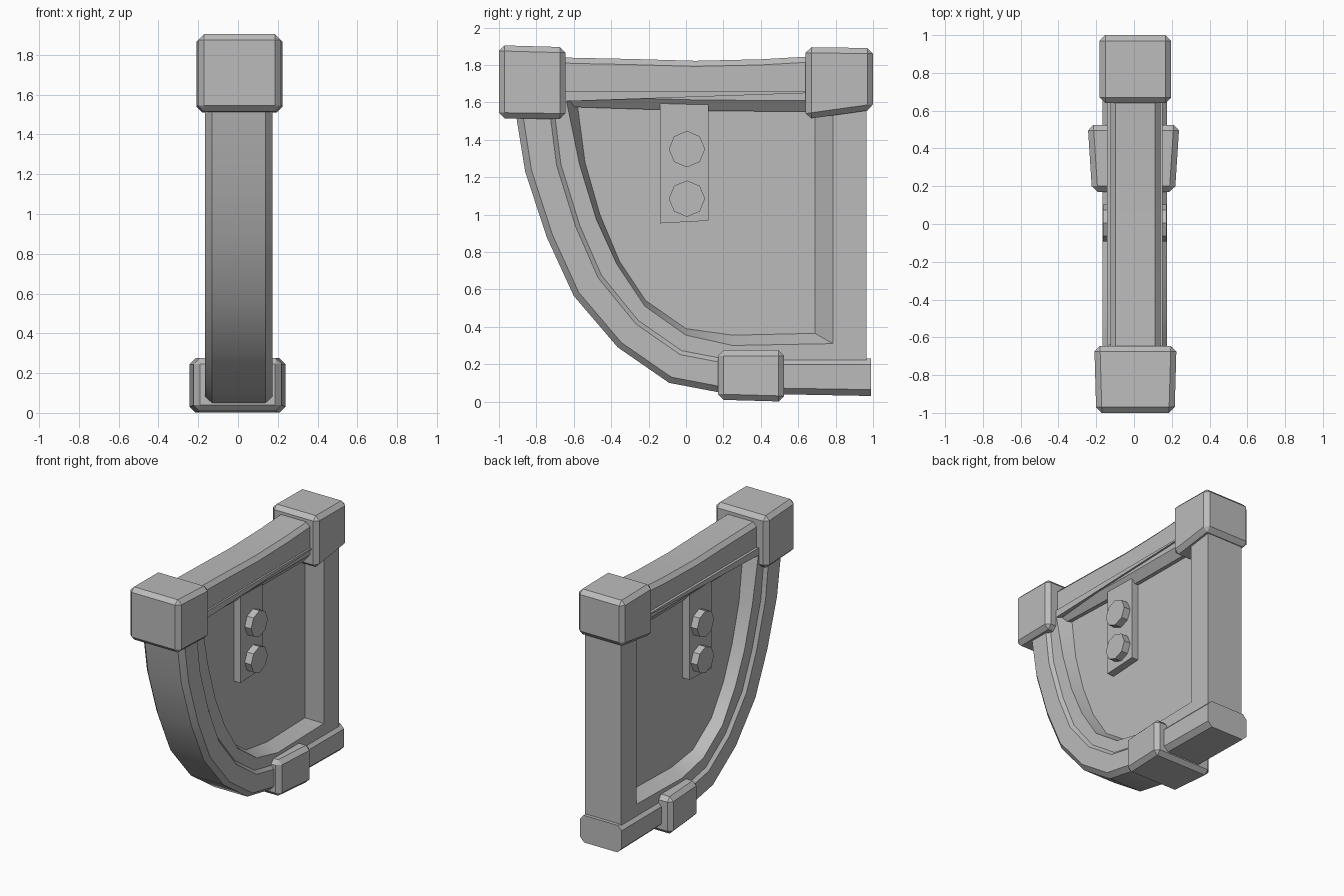
import bpy, bmesh, math
from mathutils import Vector

if "Cube" in bpy.data.objects:
    bpy.data.objects.remove(bpy.data.objects["Cube"])

metal = bpy.data.materials.new("grey_stone")
metal.diffuse_color = (0.5, 0.5, 0.5, 1)
metal.use_nodes = True
metal.node_tree.nodes["Principled BSDF"].inputs["Base Color"].default_value = metal.diffuse_color
CX = 0.004  # slight sideways offset of the body


def finish(name, bm, smooth=False):
    bmesh.ops.recalc_face_normals(bm, faces=bm.faces)
    me = bpy.data.meshes.new(name)
    bm.to_mesh(me)
    bm.free()
    ob = bpy.data.objects.new(name, me)
    bpy.context.collection.objects.link(ob)
    me.materials.append(metal)
    if smooth:
        bpy.ops.object.select_all(action='DESELECT')
        ob.select_set(True)
        bpy.context.view_layer.objects.active = ob
        bpy.ops.object.shade_smooth_by_angle(angle=math.radians(28))
    return ob


def loft(bm, loops, closed=False):
    """Skin equal-length rings of points; cap the ends."""
    rings = [[bm.verts.new(p) for p in lp] for lp in loops]
    n = len(rings[0])
    for a, b in zip(rings, rings[1:]):
        for i in range(n):
            j = (i + 1) % n
            bm.faces.new((a[i], a[j], b[j], b[i]))
    bm.faces.new(rings[0])
    bm.faces.new(rings[-1])


def block(name, front, back, bevel):
    """Bevelled tapered block; each end is (y, x0, x1, z0, z1)."""
    bm = bmesh.new()
    loft(bm, [[(x0, y, z0), (x1, y, z0), (x1, y, z1), (x0, y, z1)]
              for y, x0, x1, z0, z1 in (front, back)])
    if bevel:
        bmesh.ops.bevel(bm, geom=bm.edges[:], offset=bevel, segments=1,
                        affect='EDGES', profile=0.5)
    return finish(name, bm)


# Curves in the side plane (y, z), from the front corner down and back
outer = [(-.92, 1.6), (-.86, 1.23), (-.745, .88), (-.60, .565),
         (-.365, .29), (-.09, .10), (.2, .045), (.99, .03)]
inner = [(-.70, 1.6), (-.66, 1.27), (-.56, .945), (-.445, .68),
         (-.25, .44), (-.02, .28), (.24, .23), (.99, .23)]
lip = [(-.65, 1.66), (-.57, 1.27), (-.48, .975), (-.37, .735), (-.22, .51),
       (0, .355), (.25, .30), (.785, .31), (.785, 1.66)]
recess = [(-.59, 1.66), (-.54, 1.28), (-.46, 1.0), (-.355, .75), (-.215, .54),
          (0, .39), (.25, .355), (.69, .365), (.69, 1.66)]

# Curved outer rim with chamfered edges
bm = bmesh.new()
stations = []
for o, i in zip(outer, inner):
    o, i = Vector(o), Vector(i)
    prof = [(.135, 0), (.17, .17), (.17, .84), (.14, 1)]
    ring = [(CX + x, *o.lerp(i, t)) for x, t in prof]
    ring += [(CX - x, *o.lerp(i, t)) for x, t in reversed(prof)]
    stations.append(ring)
loft(bm, stations)
finish("curved_rim", bm, True)

# Inner frame, rear post and recessed panel on both sides
bm = bmesh.new()
edge = [tuple(Vector(o).lerp(Vector(i), .5)) for o, i in zip(outer[:7], inner[:7])]
edge += [(.965, .13), (.965, 1.66)]
layers = [(-.06, recess), (-.148, lip), (-.148, edge),
          (.148, edge), (.148, lip), (.06, recess)]
loft(bm, [[(CX + x, y, z) for y, z in pts] for x, pts in layers])
finish("frame_and_panel", bm, True)

# Sagging top beam
bm = bmesh.new()
rings = []
for y, top, low in [(-.75, 1.845, 1.58), (-.6, 1.838, 1.575), (-.3, 1.832, 1.565),
                    (.05, 1.822, 1.555), (.4, 1.83, 1.552), (.75, 1.85, 1.55)]:
    half = [(.085, low), (.132, low + .058), (.132, top - .03), (.104, top)]
    rings.append([(CX + .003 + x, y, z) for x, z in half] +
                 [(CX + .003 - x, y, z) for x, z in reversed(half)])
loft(bm, rings)
finish("top_beam", bm, True)

# Corner caps and lower clamp
block("front_cap", (-1, -.2, .215, 1.515, 1.905),
      (-.645, -.21, .225, 1.51, 1.895), .03)
block("rear_cap", (.64, -.182, .197, 1.51, 1.895),
      (1, -.182, .197, 1.56, 1.89), .03)
block("lower_clamp", (.17, -.222, .217, .01, .275),
      (.525, -.245, .24, 0, .275), .03)

# Bolted plates, one per side, held by octagonal bolts
for side, tag in ((-1, "left"), (1, "right")):
    xs = sorted((CX + side * .03, CX + side * .115))
    block(tag + "_plate", (-.14, *xs, .953, 1.64), (.12, *xs, .967, 1.64), 0)
    for k, z in enumerate((1.35, 1.085)):
        bm = bmesh.new()
        loft(bm, [[(CX + side * x, .005 + .097 * math.cos(a * math.pi / 4),
                    z + .097 * math.sin(a * math.pi / 4)) for a in range(8)]
                  for x in (.1, .168)])
        finish(f"{tag}_bolt_{k + 1}", bm)
